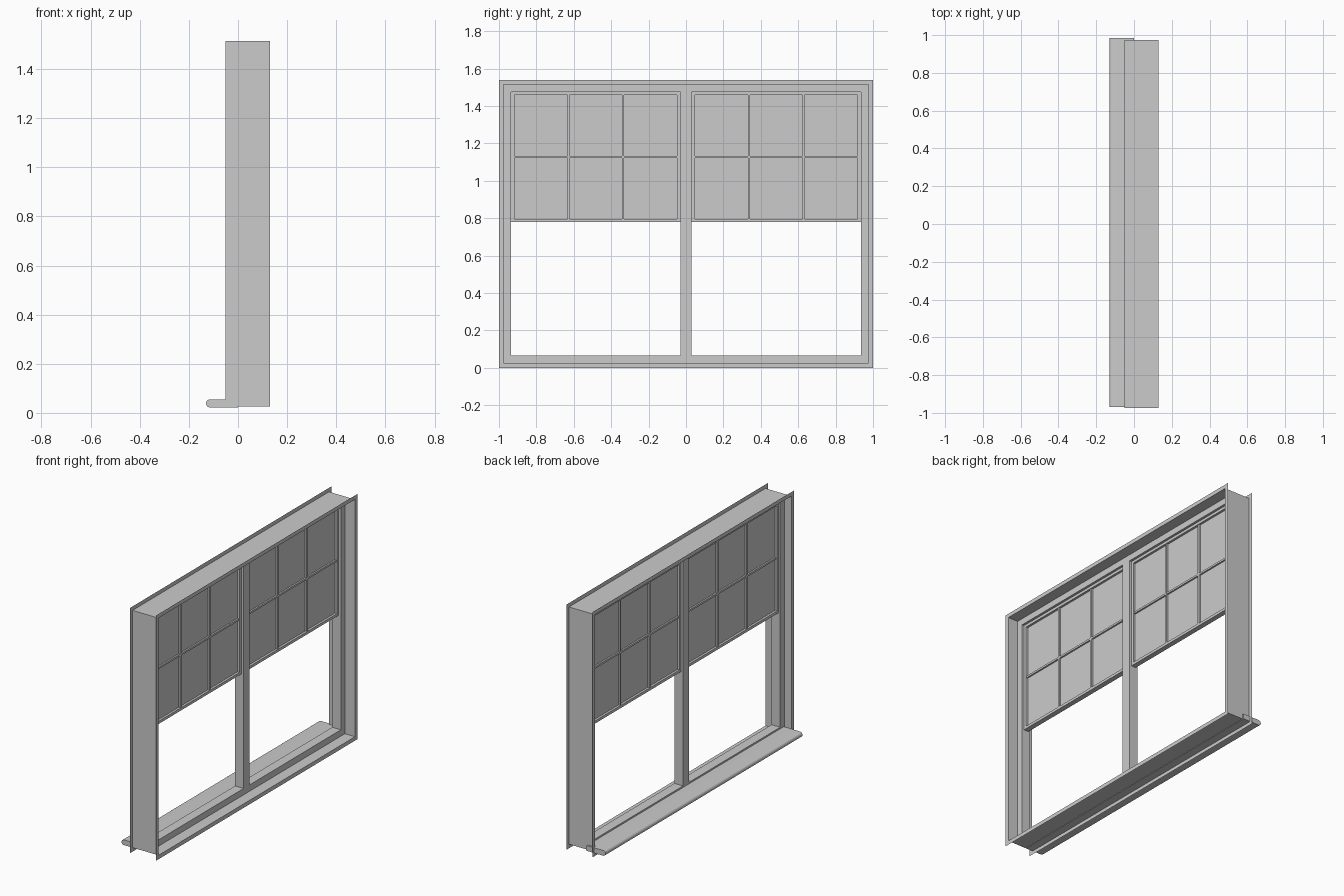
import bpy, bmesh, math

if "Cube" in bpy.data.objects:
    bpy.data.objects.remove(bpy.data.objects["Cube"])


def make_object(name, bm, recalc=True):
    if recalc:
        bmesh.ops.recalc_face_normals(bm, faces=bm.faces)
    mesh = bpy.data.meshes.new(name)
    bm.to_mesh(mesh)
    bm.free()
    obj = bpy.data.objects.new(name, mesh)
    bpy.context.collection.objects.link(obj)
    return obj


def box(name, x, y, z):
    """Box from (min, max) ranges."""
    bm = bmesh.new()
    bmesh.ops.create_cube(bm, size=1)
    for v in bm.verts:
        for i, (lo, hi) in enumerate((x, y, z)):
            v.co[i] = lo if v.co[i] < 0 else hi
    return make_object(name, bm)


def ring(name, y, z, profile, closed=False):
    """Sweep an (x, inset) profile around a rectangle in the YZ plane."""
    bm = bmesh.new()
    loops = []
    for x, d in profile:
        corners = ((y[0] + d, z[0] + d), (y[1] - d, z[0] + d),
                   (y[1] - d, z[1] - d), (y[0] + d, z[1] - d))
        loops.append([bm.verts.new((x, cy, cz)) for cy, cz in corners])
    pairs = list(zip(loops, loops[1:]))
    if closed:
        pairs.append((loops[-1], loops[0]))
    for a, b in pairs:
        for i in range(4):
            j = (i + 1) % 4
            bm.faces.new((a[i], a[j], b[j], b[i]))
    return make_object(name, bm)


OUT_Y, OUT_Z = (-1.0, 1.0), (0.0, 1.54)

# Thin wall liner with a flange on both wall faces
ring("wall_liner", OUT_Y, OUT_Z,
     [(0.13, 0), (0.13, 0.025), (-0.05, 0.025), (-0.05, 0)])

# Window frame set inside the liner
ring("window_frame", OUT_Y, OUT_Z,
     [(0.06, 0.025), (0.06, 0.065), (0, 0.065), (0, 0.025)])

# Central mullion
box("mullion", (0, 0.06), (-0.03, 0.03), (0.065, 1.475))

# Sill board with a half-round nose
bm = bmesh.new()
z0, z1 = 0.022, 0.055
r = (z1 - z0) / 2
outline = [(0, z0), (0, z1)]
for i in range(13):
    a = math.pi / 2 + math.pi * i / 12
    outline.append((-0.13 + r + r * math.cos(a), z0 + r + r * math.sin(a)))
face = bm.faces.new([bm.verts.new((x, -0.97, z)) for x, z in outline])
ext = bmesh.ops.extrude_face_region(bm, geom=[face], use_keep_orig=True)
for v in ext["geom"]:
    if isinstance(v, bmesh.types.BMVert):
        v.co.y = 0.985
sill = make_object("sill", bm)
bpy.context.view_layer.objects.active = sill
sill.select_set(True)
bpy.ops.object.shade_smooth_by_angle(angle=math.radians(30))

# Two raised sashes, each with a pane and a 3 x 2 grid of bars
BORDER, BAR = 0.017, 0.006
SZ = (0.78, 1.475)
for side, y in (("left", (-0.935, -0.03)), ("right", (0.03, 0.935))):
    ring(f"sash_{side}", y, SZ,
         [(0.045, 0), (0.045, BORDER), (0.012, BORDER), (0.012, 0)], closed=True)
    iy = (y[0] + BORDER, y[1] - BORDER)
    iz = (SZ[0] + BORDER, SZ[1] - BORDER)
    box(f"pane_{side}", (0.026, 0.031), iy, iz)
    for k in (1, 2):
        c = iy[0] + (iy[1] - iy[0]) * k / 3
        box(f"upright_bar_{side}_{k}", (0.015, 0.042), (c - BAR, c + BAR), iz)
    c = sum(iz) / 2
    box(f"cross_bar_{side}", (0.016, 0.041), iy, (c - BAR, c + BAR))
